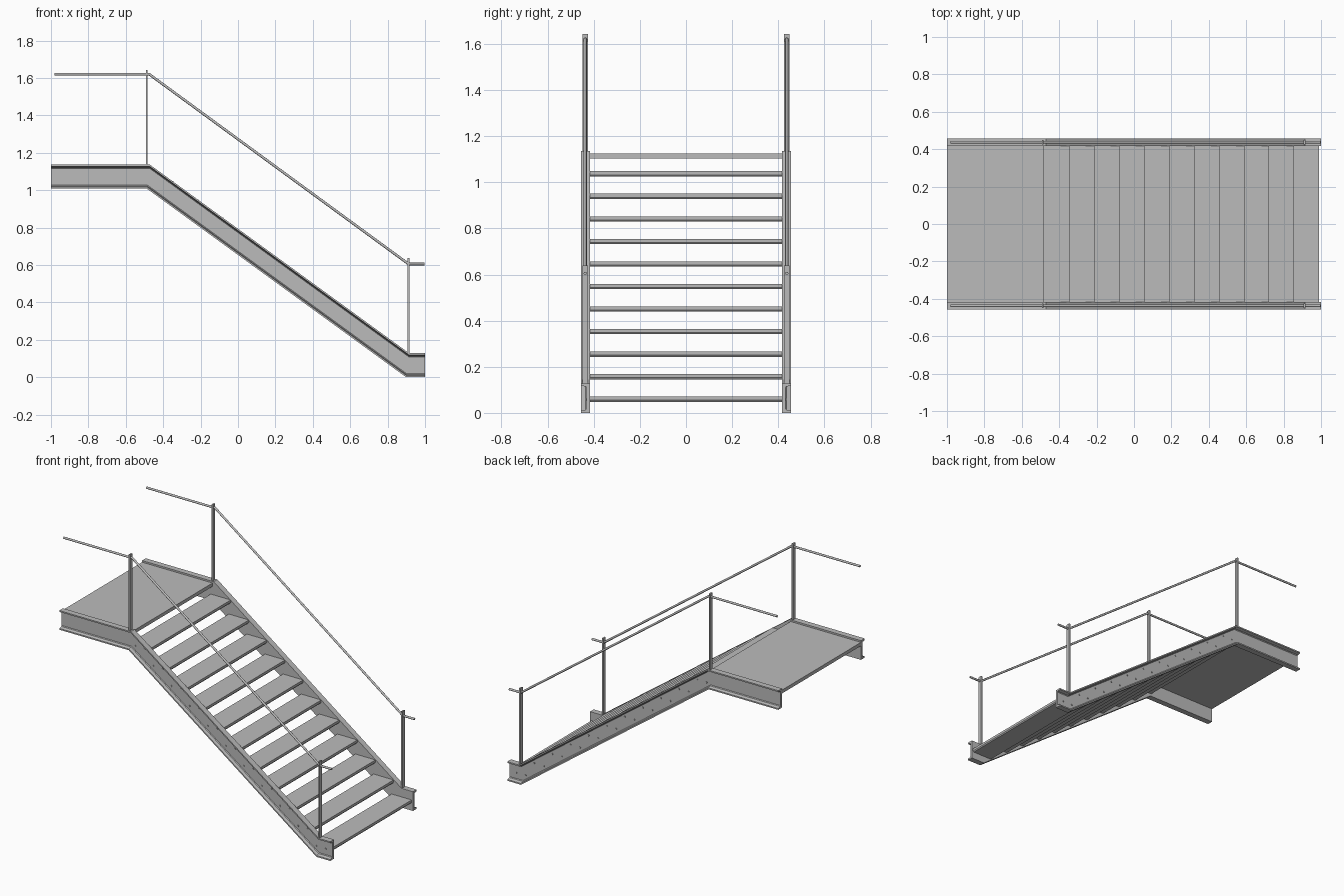
import bpy, bmesh, math
from mathutils import Vector

if "Cube" in bpy.data.objects:
    bpy.data.objects.remove(bpy.data.objects["Cube"])

steel = bpy.data.materials.new("grey_steel")
steel.use_nodes = True
GREY = (0.5, 0.5, 0.5, 1)
steel.diffuse_color = GREY
steel.node_tree.nodes["Principled BSDF"].inputs["Base Color"].default_value = GREY


def finish(name, bm, smooth=False):
    bmesh.ops.recalc_face_normals(bm, faces=bm.faces)
    mesh = bpy.data.meshes.new(name)
    bm.to_mesh(mesh)
    bm.free()
    mesh.materials.append(steel)
    ob = bpy.data.objects.new(name, mesh)
    bpy.context.collection.objects.link(ob)
    if smooth:
        bpy.ops.object.select_all(action='DESELECT')
        ob.select_set(True)
        bpy.context.view_layer.objects.active = ob
        bpy.ops.object.shade_smooth_by_angle(angle=math.radians(40))
    return ob


def loft(bm, rings):
    """Join matching rings of points into a capped solid."""
    loops = [[bm.verts.new(p) for p in ring] for ring in rings]
    n = len(loops[0])
    for a, b in zip(loops, loops[1:]):
        for i in range(n):
            j = (i + 1) % n
            bm.faces.new((a[i], a[j], b[j], b[i]))
    bm.faces.new(loops[0])
    bm.faces.new(loops[-1])


def box(name, lo, hi):
    bm = bmesh.new()
    loft(bm, [[(x, lo[1], lo[2]), (x, hi[1], lo[2]), (x, hi[1], hi[2]), (x, lo[1], hi[2])]
              for x in (lo[0], hi[0])])
    return finish(name, bm)


INNER, WEB, OUTER = 0.417, 0.431, 0.456
HEIGHT, RAIL_Y = 0.128, 0.437
RISE, RUN, STEPS = 0.0977, 0.1335, 11

# Channel section, open to the outside, with tapered flanges
channel = [(INNER, 0), (OUTER, 0), (OUTER, 0.009), (WEB + 0.004, 0.014), (WEB, 0.019),
           (WEB, HEIGHT - 0.019), (WEB + 0.004, HEIGHT - 0.014),
           (OUTER, HEIGHT - 0.009), (OUTER, HEIGHT), (INNER, HEIGHT)]
# Lower edge of the stringer: x, z and lean of the cut at each station
stringer_path = [(-1, 1.008, 0), (-0.487, 1.008, 0.016), (0.899, 0, 0.016), (1, 0, 0)]
rail_path = [(-0.98, 1.62), (-0.475, 1.62), (0.912, 0.605), (0.998, 0.605)]


def build_rail(name, y, radius=0.007, sides=12):
    pts = [Vector((x, y, z)) for x, z in rail_path]
    rings = []
    for i, p in enumerate(pts):
        before = (p - pts[i - 1]).normalized() if i else (pts[1] - p).normalized()
        after = (pts[i + 1] - p).normalized() if i < len(pts) - 1 else before
        tangent = (before + after).normalized()
        up = Vector((-tangent.z, 0, tangent.x)) / tangent.dot(before)
        rings.append([p + radius * (math.cos(t) * Vector((0, 1, 0)) + math.sin(t) * up)
                      for t in (2 * math.pi * k / sides for k in range(sides))])
    bm = bmesh.new()
    loft(bm, rings)
    finish(name, bm, True)


def build_bolts(name, side):
    bm = bmesh.new()
    for i in range(STEPS):
        for back in (0.04, 0.11):
            x, z = 0.99 - RUN * i - back, 0.059 + RISE * i
            rings = [[(x + 0.005 * math.cos(k * math.pi / 3), side * y,
                       z + 0.005 * math.sin(k * math.pi / 3)) for k in range(6)]
                     for y in (WEB - 0.002, WEB + 0.005)]
            loft(bm, rings)
    finish(name, bm)


# Side assemblies: stringer, bolts, posts and handrail
for label, side in (("back", 1), ("front", -1)):
    bm = bmesh.new()
    loft(bm, [[(x + lean * h / HEIGHT, side * y, z + h) for y, h in channel]
              for x, z, lean in stringer_path])
    finish(label + "_stringer", bm)
    build_bolts(label + "_bolts", side)
    y = side * RAIL_Y
    for level, x, z in (("upper", -0.488, 1.13), ("lower", 0.912, 0.125)):
        box(f"{label}_{level}_post", (x - 0.005, y - 0.012, z), (x + 0.005, y + 0.012, z + 0.513))
    build_rail(label + "_handrail", y)

# Treads with a chamfered nose
for i in range(STEPS):
    nose, top = 0.99 - RUN * i, 0.071 + RISE * i
    profile = [(nose - 0.148, top), (nose, top), (nose, top - 0.016),
               (nose - 0.005, top - 0.023), (nose - 0.148, top - 0.023)]
    bm = bmesh.new()
    loft(bm, [[(x, y, z) for x, z in profile] for y in (-INNER, INNER)])
    finish(f"tread_{i + 1}", bm)

# Upper landing
box("landing", (-1, -INNER, 1.102), (-0.48, INNER, 1.125))
